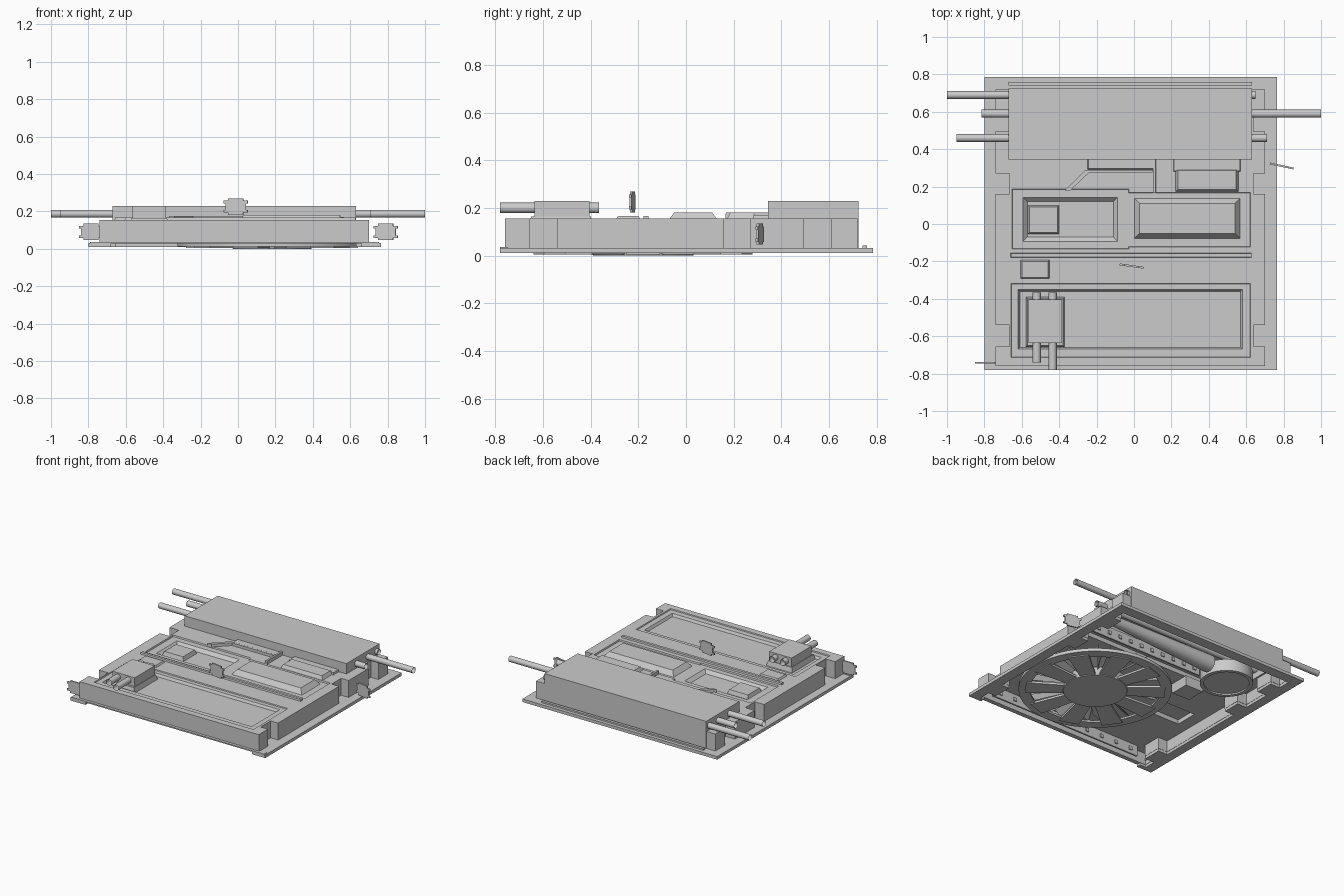
import bpy, bmesh
from math import pi, radians
from mathutils import Matrix, Vector

cube = bpy.data.objects.get("Cube")
if cube:
    bpy.data.objects.remove(cube, do_unlink=True)


def finish(name, bm):
    bmesh.ops.recalc_face_normals(bm, faces=bm.faces[:])
    mesh = bpy.data.meshes.new(name)
    bm.to_mesh(mesh)
    bm.free()
    ob = bpy.data.objects.new(name, mesh)
    bpy.context.collection.objects.link(ob)
    return ob


def prism(name, points, z0, z1, matrix=None):
    bm = bmesh.new()
    face = bm.faces.new([bm.verts.new((x, y, z0)) for x, y in points])
    up = bmesh.ops.extrude_face_region(bm, geom=[face])["geom"]
    bmesh.ops.translate(bm, vec=(0, 0, z1 - z0),
                        verts=[v for v in up if isinstance(v, bmesh.types.BMVert)])
    if matrix:
        bm.transform(matrix)
    return finish(name, bm)


def frustum(name, x, y, z, slope=0.0):
    """Box whose top is inset by slope (negative flares outward)."""
    bm = bmesh.new()
    bmesh.ops.create_cube(bm, size=1)
    for v in bm.verts:
        s = slope if v.co.z > 0 else 0
        v.co = (x[1] - s if v.co.x > 0 else x[0] + s,
                y[1] - s if v.co.y > 0 else y[0] + s,
                z[1] if v.co.z > 0 else z[0])
    return finish(name, bm)


def smooth(ob):
    bpy.ops.object.select_all(action="DESELECT")
    ob.select_set(True)
    bpy.context.view_layer.objects.active = ob
    bpy.ops.object.shade_smooth_by_angle(angle=radians(35))


def lathe(name, profile, center, steps=48):
    bm = bmesh.new()
    vs = [bm.verts.new((r, 0, z)) for r, z in profile]
    loop = [bm.edges.new((a, b)) for a, b in zip(vs, vs[1:] + vs[:1])]
    bmesh.ops.spin(bm, geom=loop, axis=(0, 0, 1), cent=(0, 0, 0),
                   angle=2 * pi, steps=steps)
    bmesh.ops.remove_doubles(bm, verts=bm.verts[:], dist=1e-5)
    bmesh.ops.translate(bm, vec=(*center, 0), verts=bm.verts[:])
    smooth(finish(name, bm))


def rod(name, a, b, r, r2=None, sides=16, caps=True):
    a, b = Vector(a), Vector(b)
    bm = bmesh.new()
    bmesh.ops.create_cone(bm, cap_ends=caps, segments=sides, radius1=r,
                          radius2=r2 or r, depth=(b - a).length)
    turn = (b - a).to_track_quat("Z", "Y").to_matrix().to_4x4()
    bm.transform(Matrix.Translation((a + b) / 2) @ turn)
    smooth(finish(name, bm))


def cut(ob, cutter):
    cutter.hide_render = True
    m = ob.modifiers.new(cutter.name, "BOOLEAN")
    m.operation, m.solver, m.object = "DIFFERENCE", "EXACT", cutter
    bpy.context.view_layer.objects.active = ob
    bpy.ops.object.modifier_apply(modifier=m.name)
    bpy.data.objects.remove(cutter, do_unlink=True)


# Notched casing with an open underside
ribs = [(-0.76, -0.655), (-0.54, 0.16), (0.27, 0.495), (0.61, 0.72)]


def outline(inset):
    right, left = [], []
    for i, (lo, hi) in enumerate(ribs):
        lo, hi = lo + inset, hi - inset
        first, last = i == 0, i == len(ribs) - 1
        for side, outer, inner, s in ((right, 0.70, 0.64, -inset),
                                      (left, -0.74, -0.665, inset)):
            if not first:
                side.append((inner + s, lo))
            side += [(outer + s, lo), (outer + s, hi)]
            if not last:
                side.append((inner + s, hi))
    return right + left[::-1]


casing = prism("casing", outline(0), 0.03, 0.155)
cut(casing, prism("cavity", outline(0.012), -0.1, 0.112))

# Hollows under the thick parts of the deck, and the duct box over the last one
duct_y = (0.355, 0.70)
for y, top in (((-0.31, -0.145), 0.143), ((0.2, 0.34), 0.143), (duct_y, 0.2)):
    cut(casing, frustum("hollow", (-0.64, 0.615), y, (0.1, top)))
duct_box = frustum("duct_box", (-0.67, 0.63), (0.345, 0.725), (0.145, 0.23))
cut(duct_box, frustum("duct_hollow", (-0.655, 0.618), duct_y, (0.1, 0.22)))

# Sunken panels in the deck
recesses = [((-0.655, 0.62), (-0.71, -0.32), 0.148, 0.004),
            ((-0.61, 0.57), (-0.66, -0.36), 0.13, 0.015),
            ((-0.65, -0.03), (-0.13, 0.185), 0.145, 0.004),
            ((-0.57, -0.11), (-0.07, 0.12), 0.122, 0.035),
            ((-0.03, 0.62), (-0.12, 0.165), 0.145, 0.004)]
for x, y, floor, slope in recesses:
    cut(casing, frustum("recess", x, y, (floor, 0.158), -slope))

# Raised deck details
raised = [("large_raised_panel", (0, 0.57), (-0.08, 0.14), (0.14, 0.18), 0.03),
          ("rear_raised_panel", (0.22, 0.56), (0.17, 0.30), (0.15, 0.18), 0.015),
          ("small_left_panel", (-0.57, -0.40), (-0.055, 0.10), (0.12, 0.15), 0.01),
          ("small_front_panel", (-0.61, -0.45), (-0.295, -0.19), (0.15, 0.167), 0.01),
          ("cross_bar", (-0.66, 0.63), (-0.18, -0.155), (0.15, 0.167), 0.003),
          ("rear_step", (-0.25, 0.11), (0.29, 0.36), (0.15, 0.172), 0.006),
          ("step_side", (0.10, 0.118), (0.165, 0.35), (0.15, 0.18), 0.002),
          ("rear_ledge", (0.21, 0.57), (0.28, 0.36), (0.15, 0.17), 0.004),
          ("duct_back", (-0.67, 0.63), (0.71, 0.725), (0.03, 0.16), 0)]
for name, x, y, z, slope in raised:
    frustum(name, x, y, z, slope)
prism("angled_ridge", [(-0.37, 0.18), (-0.26, 0.29), (0.1, 0.29), (0.1, 0.275),
                       (-0.24, 0.275), (-0.34, 0.18)], 0.15, 0.175)

# Mounting flange that follows the notches
flange = frustum("flange", (-0.80, 0.765), (-0.78, 0.785), (0.01, 0.032))
cut(flange, prism("flange_opening", outline(0.01), -0.1, 0.1))
cut(flange, frustum("front_gap", (-0.68, 0.66), (-0.8, -0.74), (-0.1, 0.1)))
frustum("front_flange", (-0.79, 0.755), (-0.78, -0.748), (0.027, 0.036))
frustum("back_strip", (-0.67, 0.63), (0.74, 0.76), (0.03, 0.043))

# Open pipes leaving the duct box
for y, x0, x1 in ((0.69, -1.0, 0.65), (0.59, -0.815, 1.0), (0.46, -0.95, 0.71)):
    rod("duct_pipe", (x0, y, 0.187), (x1, y, 0.187), 0.021, caps=False)

# Pump block with its two pipes
frustum("pump_base", (-0.58, -0.37), (-0.66, -0.39), (0.125, 0.165), 0.01)
frustum("pump_block", (-0.565, -0.385), (-0.635, -0.405), (0.15, 0.23))
for x, front in ((-0.52, -0.74), (-0.435, -0.78)):
    rod("pump_pipe", (x, front, 0.20), (x, -0.365, 0.20), 0.022, caps=False)

# Notched tags, drawn once and placed three times
side = [(0.065, -0.032), (0.065, -0.018), (0.055, -0.018), (0.055, 0.018),
        (0.065, 0.018), (0.065, 0.032), (0.04, 0.032), (0.04, 0.044)]
tag = [(0.04, -0.044), (0.04, -0.032)] + side
tag += [(-x, y) for x, y in tag[::-1]]
for name, spot, turn in (("center_tag", (-0.012, -0.225, 0.225), -8),
                         ("left_tag", (0.79, 0.31, 0.09), -12),
                         ("right_tag", (-0.785, -0.742, 0.09), 0)):
    prism(name, tag, -0.005, 0.005, Matrix.Translation(spot)
          @ Matrix.Rotation(radians(turn), 4, "Z") @ Matrix.Rotation(pi / 2, 4, "X"))

# Large fan seen from underneath
fan = (0.182, -0.18)
lathe("fan_rim", [(0.43, 0.012), (0.505, 0.012), (0.505, 0.035),
                  (0.46, 0.045), (0.43, 0.025)], fan)
rod("fan_hub", (*fan, 0.0), (*fan, 0.05), 0.21, 0.23, 48)
spokes = 10
for i in range(spokes):
    spin = Matrix.Translation((*fan, 0)) @ Matrix.Rotation(2 * pi * i / spokes, 4, "Z")
    prism("fan_spoke", [(0.17, -0.05), (0.46, -0.07), (0.46, 0.07), (0.17, 0.05)],
          0.005, 0.02, spin)
    for k in (0.35, 0.65):
        tilt = (spin @ Matrix.Rotation(2 * pi * k / spokes, 4, "Z")
                @ Matrix.Translation((0, 0, 0.06)) @ Matrix.Rotation(0.8, 4, "X"))
        prism("fan_blade", [(0.2, -0.03), (0.45, -0.045), (0.45, 0.045), (0.2, 0.03)],
              -0.002, 0.002, tilt)

# Round outlet and the tube feeding it
outlet = (-0.45, 0.41)
lathe("outlet_ring", [(0.15, 0.03), (0.175, 0.03), (0.175, 0.115), (0.15, 0.115)],
      outlet)
rod("outlet_plate", (*outlet, 0.04), (*outlet, 0.06), 0.155, sides=48)
rod("inner_tube", (0.62, 0.50, 0.08), (-0.25, 0.47, 0.08), 0.035, 0.06, 24)

# Inner walls with rows of small bosses
for name, x, y in (("rear_partition", (-0.25, 0.66), 0.36),
                   ("front_partition", (-0.62, 0.62), -0.715)):
    frustum(name, x, (y, y + 0.012), (0.035, 0.115))
    for j in range(10):
        bx = x[0] + (x[1] - x[0]) * (j + 0.5) / 10
        frustum("wall_boss", (bx - 0.012, bx + 0.012), (y + 0.01, y + 0.02), (0.06, 0.085))
frustum("control_box", (-0.42, -0.28), (0.06, 0.20), (0.05, 0.115), -0.01)
